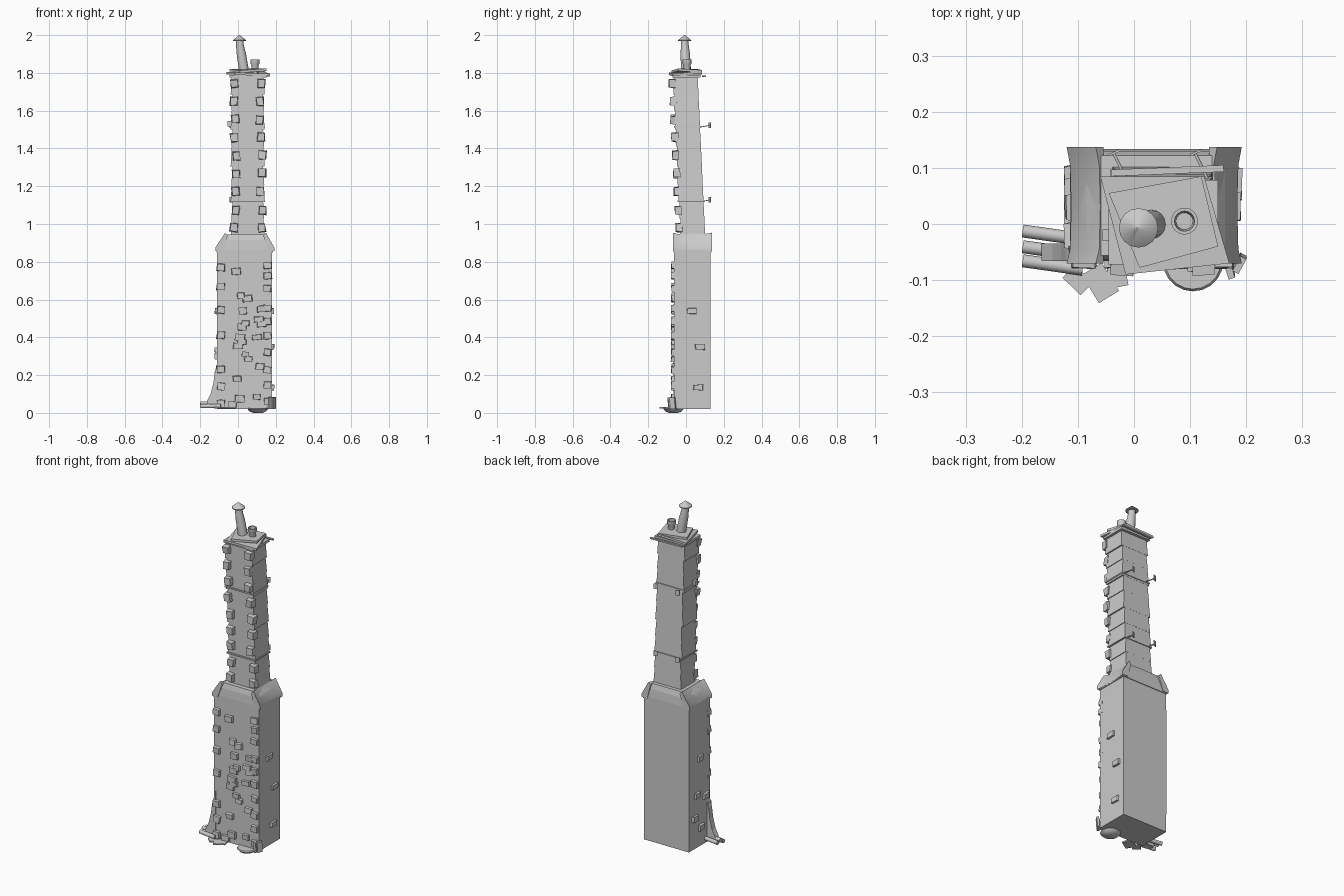
import bpy, bmesh, math, random
from mathutils import Vector, Matrix

if "Cube" in bpy.data.objects:
    bpy.data.objects.remove(bpy.data.objects["Cube"])

random.seed(4)
stone = bpy.data.materials.new("grey stone")
stone.diffuse_color = (0.6, 0.6, 0.6, 1)
stone.use_nodes = True
stone.node_tree.nodes["Principled BSDF"].inputs["Base Color"].default_value = stone.diffuse_color


def finish(name, bm, smooth=None):
    bmesh.ops.recalc_face_normals(bm, faces=bm.faces)
    me = bpy.data.meshes.new(name)
    bm.to_mesh(me)
    bm.free()
    ob = bpy.data.objects.new(name, me)
    bpy.context.collection.objects.link(ob)
    me.materials.append(stone)
    if smooth:
        bpy.ops.object.select_all(action='DESELECT')
        ob.select_set(True)
        bpy.context.view_layer.objects.active = ob
        bpy.ops.object.shade_smooth_by_angle(angle=math.radians(smooth))
    return ob


def loft(bm, rings, cap=True):
    """Skin a list of equal-length point rings."""
    vs = [[bm.verts.new(p) for p in r] for r in rings]
    n = len(vs[0])
    for a, b in zip(vs, vs[1:]):
        for i in range(n):
            bm.faces.new((a[i], a[(i + 1) % n], b[(i + 1) % n], b[i]))
    if cap:
        bm.faces.new(vs[0][::-1])
        bm.faces.new(vs[-1])


def rect(x0, x1, y0, y1, z):
    return [(x0, y0, z), (x1, y0, z), (x1, y1, z), (x0, y1, z)]


def circle(x, y, z, r, n=16):
    return [(x + r * math.cos(t * math.tau / n), y + r * math.sin(t * math.tau / n), z) for t in range(n)]


def box(bm, loc, size, rot=(0, 0, 0), jitter=0.0):
    m = Matrix.Translation(loc)
    for a, ax in zip(rot, 'XYZ'):
        m = m @ Matrix.Rotation(a, 4, ax)
    vs = bmesh.ops.create_cube(bm, size=1, matrix=m @ Matrix.Diagonal((*size, 1)))['verts']
    for v in vs:
        v.co += Vector([random.uniform(-jitter, jitter) for _ in range(3)])
    return vs


def rock(bm, loc, size, out):
    """Rough pillow stone: its outer face is narrower than its wall side."""
    c, out = Vector(loc), Vector(out)
    for v in box(bm, loc, size, (0, random.uniform(-.12, .12) * abs(out.y), 0), 0.003):
        d = v.co - c
        if d.dot(out) > 0:
            v.co = c + d * 0.85 + out * d.dot(out) * 0.15


# Wide lower body
bm = bmesh.new()
loft(bm, [rect(-.11, .18, -.063, .13, .02), rect(-.112, .18, -.063, .13, .45), rect(-.11, .18, -.063, .13, .855)])
finish("lower_body", bm)

# Thin buttress sweeping out at the front left foot
bm = bmesh.new()
prof = [(-.10, .30), (-.122, .22), (-.13, .16), (-.145, .10), (-.165, .06), (-.165, .025), (-.10, .025)]
loft(bm, [[(x, y, z) for x, z in prof] for y in (-.066, -.035)])
finish("foot_buttress", bm)

# Sloping shoulder with curled corner rolls
bm = bmesh.new()
loft(bm, [rect(-.114, .184, -.066, .134, .85), rect(-.114, .184, -.066, .134, .868),
          rect(-.085, .162, -.063, .13, .915), rect(-.06, .14, -.056, .122, .945)])
finish("shoulder", bm)
bm = bmesh.new()
for s, xo, xi in ((-1, -.114, -.062), (1, .186, .142)):
    rings = []
    for y, k in ((-.07, .006), (-.045, 0), (.03, -.002), (.105, 0), (.137, .006)):
        rings.append([(xo + s * k, y, .856), (xo + s * k, y, .876), (xi + s * k, y, .948 + k),
                      (xi - s * .008, y, .94), (xo - s * .03, y, .856)])
    loft(bm, rings)
finish("shoulder_slabs", bm, 40)

# Leaning upper shaft in overlapping courses
levels = [.93, 1.03, 1.12, 1.21, 1.305, 1.41, 1.50, 1.60, 1.685, 1.785]


def shaft_y(z):
    return -.04 * (z - .93) / .85


bm = bmesh.new()
for i, (a, b) in enumerate(zip(levels, levels[1:])):
    o, w = shaft_y(a), .004 * (i % 2)
    x0, x1 = -.036 + w, .138 - w * .5
    loft(bm, [rect(x0 - .003, x1 + .003, -.031 + o, .102 + o, a), rect(x0 + .003, x1 - .003, -.03 + o, .097 + o, b)])
finish("upper_shaft", bm)

# Iron bands with rear wall hooks
bm = bmesh.new()
for z in (1.12, 1.515):
    o = shaft_y(z)
    loft(bm, [rect(-.042, .144, -.037 + o, .106 + o, z - .004), rect(-.042, .144, -.037 + o, .106 + o, z + .004)])
finish("shaft_bands", bm)
bm = bmesh.new()
for z in (1.12, 1.515):
    for x in (-.025, .12):
        box(bm, (x, .103, z + .003), (.005, .05, .004), (.2, 0, .45))
        box(bm, (x - .01, .127, z + .008), (.022, .004, .03), (0, 0, .45))
box(bm, (-.047, -.02, 1.53), (.018, .02, .028))
finish("wall_hooks", bm)

# Paired quoin stones up the shaft
bm = bmesh.new()
for i in range(9):
    z = .98 + i * .0955
    y = shaft_y(z) - .034
    for x in (-.016, .122):
        rock(bm, (x + random.uniform(-.008, .008), y, z + random.uniform(-.006, .006)), (.042, .036, .048), (0, -1, 0))
ob = finish("shaft_quoins", bm, 50)

# Stones on the lower front: left quoins, right quoins and scattered stones
bm = bmesh.new()
for z in (.77, .67, .545, .41, .23, .14, .05):
    rock(bm, (-.09, -.06, z), (.046, .036, .042), (0, -1, 0))
for z in (.78, .725, .66, .555, .485, .41, .32, .228, .148, .06):
    rock(bm, (.156, -.06, z), (.044, .036, .04), (0, -1, 0))
scatter = [(-.01, .75), (.015, .62), (.05, .605), (.025, .54), (.125, .55), (.04, .475), (.11, .495), (.01, .40),
           (.1, .40), (0, .355), (.04, .31), (.02, .375), (.115, .245), (-.005, .18), (.01, .075), (.1, .085),
           (.125, .47), (.055, .285), (-.03, .045), (.02, .455)]
for x, z in scatter:
    rock(bm, (x, -.064, z), (random.uniform(.04, .058), .028, random.uniform(.028, .04)), (0, -1, 0))
finish("front_stones", bm, 50)

# Stones on the two side walls
bm = bmesh.new()
for y, z in ((.03, .54), (.075, .35), (.065, .135)):
    rock(bm, (.181, y, z), (.02, .055, .032), (1, 0, 0))
for y, z in ((.03, .54), (.06, .33), (-.02, .30), (.08, .2), (.02, .13)):
    rock(bm, (-.114, y, z), (.018, .05, .036), (-1, 0, 0))
finish("side_stones", bm, 50)

# Twisted roof slabs and their small underlying boards
bm = bmesh.new()
loft(bm, [rect(-.045, .15, -.072, .078, 1.775), rect(-.045, .15, -.072, .078, 1.79)])
top = [[(-.06, .085, .004), (.125, .085, .01), (.17, -.07, -.006), (-.015, -.09, .002)],
       [(-.045, .055, .006), (.12, .085, .0), (.15, -.04, .008), (.01, -.078, -.002)]]
for k, q in enumerate(top):
    z = 1.788 + .014 * k
    loft(bm, [[(x, y, z + d) for x, y, d in q], [(x, y, z + .013 + d) for x, y, d in q]])
box(bm, (.06, .095, 1.782), (.2, .012, .008), (0, 0, .04))
finish("roof_slabs", bm)

# Tall leaning pot with cone cap
bm = bmesh.new()
loft(bm, [circle(.034, .0, 1.80, .026), circle(.027, -.001, 1.84, .026), circle(.018, -.004, 1.90, .025),
          circle(.011, -.006, 1.94, .021), circle(.008, -.007, 1.975, .019)])
finish("tall_pot", bm, 40)
bm = bmesh.new()
loft(bm, [circle(.008, -.007, 1.968, .034), circle(.008, -.007, 1.973, .035), circle(.007, -.007, 2.0, .002)])
finish("cone_cap", bm, 40)

# Short open pot
bm = bmesh.new()
loft(bm, [circle(.09, .005, z, r) for z, r in ((1.80, .019), (1.84, .018), (1.85, .024), (1.87, .024), (1.87, .018), (1.82, .015))])
finish("short_pot", bm, 40)

# Log pile at the left foot
bm = bmesh.new()
for y, z in ((-.02, .045), (-.048, .05), (-.073, .036)):
    m = Matrix.Translation((-.145, y, z)) @ Matrix.Rotation(-.14, 4, 'Z') @ Matrix.Rotation(math.pi / 2, 4, 'Y')
    bmesh.ops.create_cone(bm, cap_ends=True, segments=10, radius1=.0115, radius2=.0115, depth=.108, matrix=m)
finish("logs", bm, 40)

# Loose flagstones, a shallow bowl and corner posts at the foot
bm = bmesh.new()
for x, y, w, a in ((-.06, -.105, .042, .55), (-.1, -.1, .032, .8), (-.03, -.09, .032, .2)):
    box(bm, (x, y, .026), (w, w * 1.4, .008), (0, 0, a))
finish("flagstones", bm)
bm = bmesh.new()
loft(bm, [circle(.105, -.066, z, r, 20) for z, r in ((0, .025), (.008, .043), (.02, .054), (.026, .05))])
finish("bowl", bm, 50)
bm = bmesh.new()
for x, y, a in ((.17, -.08, .3), (.188, -.07, -.5)):
    box(bm, (x, y, .052), (.012, .03, .062), (.1, 0, a))
finish("foot_posts", bm)
